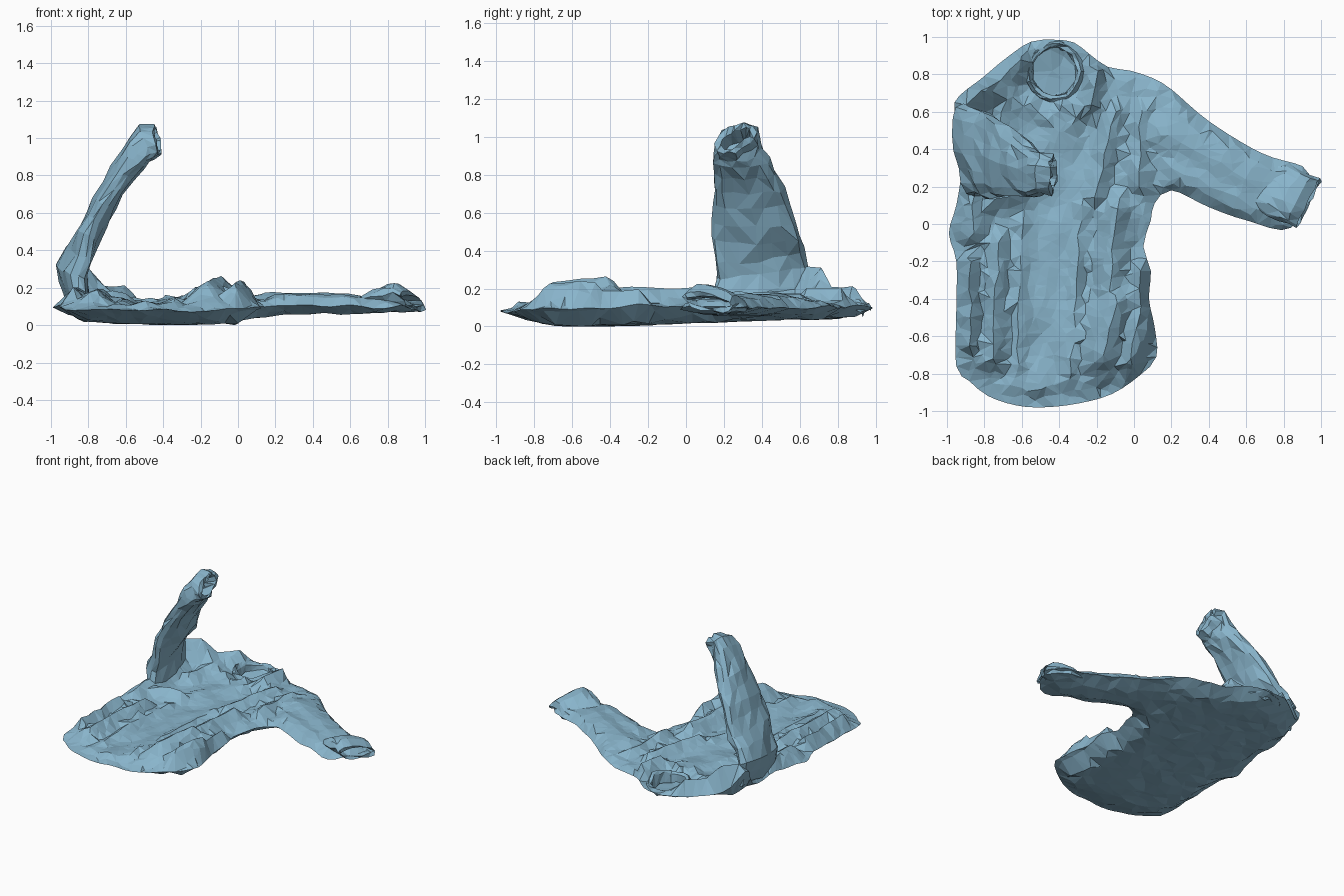
import bpy, math, random
from mathutils import Vector, noise, geometry

if "Cube" in bpy.data.objects:
    bpy.data.objects.remove(bpy.data.objects["Cube"])

random.seed(4)

cloth = bpy.data.materials.new("blue_cloth")
cloth.diffuse_color = (.25, .46, .6, 1)
cloth.use_nodes = True
cloth.node_tree.nodes["Principled BSDF"].inputs["Base Color"].default_value = cloth.diffuse_color

# outline of torso plus the flat right sleeve, seen from above
OUTLINE = [(-.95, -.76), (-.88, -.84), (-.78, -.92), (-.63, -.97), (-.48, -.98), (-.3, -.96), (-.12, -.91),
           (.03, -.81), (.12, -.71), (.11, -.55), (.08, -.4), (.09, -.25), (.05, -.12), (.09, .02), (.11, .11),
           (.2, .18), (.4, .09), (.6, .02), (.84, -.02), (.95, .25), (.9, .31), (.68, .38), (.4, .55), (.2, .72),
           (.1, .78), (-.02, .82), (-.14, .84), (-.24, .91), (-.32, .97), (-.42, .985), (-.55, .975), (-.68, .89),
           (-.8, .79), (-.96, .65), (-.92, .5), (-.92, .3), (-.95, .1), (-.99, -.05), (-.95, -.2), (-.95, -.45)]
NECK = (-.425, .815, .125, .135)

# folds: x0, y0, x1, y1, width, height
FOLDS = [(-.17, -.7, -.1, -.42, .09, .15), (-.02, -.72, .04, -.48, .07, .13), (.03, -.44, .03, -.25, .05, .09),
         (-.14, -.36, -.08, .08, .07, .1), (-.76, -.72, -.72, -.1, .06, .085), (-.88, -.65, -.87, -.2, .05, .09),
         (-.62, -.75, -.6, .0, .04, .03), (-.34, -.8, -.28, .1, .04, .035), (-.88, .12, -.6, .16, .05, .06),
         (-.86, -.05, -.85, .55, .07, .09), (-.9, .64, -.82, .72, .09, .2), (-.78, .73, -.6, .87, .06, .09),
         (-.72, .45, -.68, .74, .05, .05), (-.2, .14, -.1, .6, .05, .06), (.02, .2, .04, .6, .05, .05),
         (-.24, .64, -.2, .82, .05, .09), (-.56, .64, -.46, .56, .04, .035), (-.38, .64, -.32, .56, .04, .035),
         (.12, .52, .6, .25, .08, .025), (.2, .3, .55, .14, .06, .02)]


def seg_dist(p, a, b):
    t = max(0, min(1, (p - a).dot(b - a) / (b - a).length_squared))
    return (p - a.lerp(b, t)).length


def inside(p, poly):
    hit = False
    for a, b in zip(poly, poly[1:] + poly[:1]):
        if (a.y > p.y) != (b.y > p.y) and p.x < a.x + (p.y - a.y) / (b.y - a.y) * (b.x - a.x):
            hit = not hit
    return hit


def step(t):
    t = max(0, min(1, t))
    return t * t * (3 - 2 * t)


def make(name, verts, faces):
    me = bpy.data.meshes.new(name)
    me.from_pydata(verts, [], faces)
    me.validate()
    me.materials.append(cloth)
    ob = bpy.data.objects.new(name, me)
    bpy.context.collection.objects.link(ob)
    return ob


def loft(name, rings, n=14, rough=.012, cap=True):
    """Skin of irregular triangles over rings of (centre, wide axis, thin axis)."""
    verts, faces = [], []
    for c, a, b in rings:
        for i in range(n):
            t = 2 * math.pi * i / n
            co, si = math.cos(t), math.sin(t)
            p = Vector(c) + Vector(a) * co + Vector(b) * math.copysign(abs(si) ** .8, si)
            verts.append(p + Vector([random.uniform(-rough, rough) for _ in range(3)]))
    for r in range(len(rings) - 1):
        for i in range(n):
            q = [r * n + i, r * n + (i + 1) % n, (r + 1) * n + (i + 1) % n, (r + 1) * n + i]
            k = random.randint(0, 1)
            faces += [(q[k], q[k + 1], q[k + 2]), (q[k], q[k + 2], q[(k + 3) % 4])]
    if cap:
        faces.append(list(range((len(rings) - 1) * n, len(rings) * n)))
    return make(name, verts, faces)


# shirt: two cloth layers triangulated from scattered points and joined at the rim
corners = [Vector(p) for p in OUTLINE]
rim, m = [], len(corners)
for i in range(m):  # rounded rim through the outline points
    p0, a, b, p3 = (corners[(i + j) % m] for j in (-1, 0, 1, 2))
    k = max(1, round((b - a).length / .06))
    for j in range(k):
        t = j / k
        rim.append(.5 * (2 * a + (b - p0) * t + (2 * p0 - 5 * a + 4 * b - p3) * t * t
                         + (3 * a - p0 - 3 * b + p3) * t ** 3))
nx, ny, rx, ry = NECK
neck = [Vector((nx + rx * math.cos(t * math.pi / 8), ny + ry * math.sin(t * math.pi / 8))) for t in range(16)]
folds = [(Vector(f[:2]), Vector(f[2:4]), f[4], f[5]) for f in FOLDS]


def rim_dist(p):
    return min(seg_dist(p, a, b) for a, b in zip(rim, rim[1:] + rim[:1]))


def neck_d(p):
    return math.hypot((p.x - nx) / rx, (p.y - ny) / ry)


def rim_z(p):
    z = .1 + .025 * noise.noise((p.x * 6, p.y * 6, 3))
    z -= .02 * step((-p.y - .75) / .15)
    return z + .19 * math.exp(-((p.x + .97) ** 2 + (p.y - .64) ** 2) / .012)


def top_z(p):
    d = rim_dist(p)
    z = .108 + .03 * step((p.x - .05) / .15) + .01 * step(p.y / .3)
    z += max(h * math.exp(-(seg_dist(p, a, b) / w) ** 2) for a, b, w, h in folds)
    z += .03 * noise.noise((p.x * 9, p.y * 5, 0)) * (1 if p.x < .15 else .4)
    z -= .025 * (1 - step((neck_d(p) - 1) / .5)) if neck_d(p) < 1.5 else 0
    f = step((d - .035) / .06) if p.y < -.7 and p.x < -.05 else step(d / .045)
    return rim_z(p) * (1 - f) + z * f


def bottom_z(p):
    f = step(rim_dist(p) / .12)
    z = .038 * step((p.y + .6) / 1.4) + .03 * step(p.x / .3) + .015 * step((p.x - .4) / .5)
    z += .05 * step((-p.y - .62) / .36) + .02 * step((-p.x - .5) / .4)
    z += .03 * abs(noise.noise((p.x * 6, p.y * 6, 8))) - .003
    return max(0, rim_z(p) * (1 - f) + z * f)


def layer(step_size, top):
    pts = list(rim)
    edges = [(i, (i + 1) % len(rim)) for i in range(len(rim))]
    if top:
        n = len(pts)
        pts += neck
        edges += [(n + i, n + (i + 1) % 16) for i in range(16)]
        for a, b, w, h in folds:  # crease lines along the folds
            k, side = max(1, round((b - a).length / .08)), (b - a).orthogonal().normalized()
            n = len(pts)
            pts += [a.lerp(b, i / k) + side * random.uniform(-.012, .012) for i in range(k + 1)]
            edges += [(n + i, n + i + 1) for i in range(k)]
    count = int(2 / step_size)
    for i in range(count):
        for j in range(count):
            p = Vector((-1 + (i + random.random()) * step_size, -1 + (j + random.random()) * step_size))
            if not inside(p, rim) or rim_dist(p) < .02:
                continue
            if top and (neck_d(p) < 1.1 or min(seg_dist(p, a, b) for a, b, w, h in folds) < .024):
                continue
            pts.append(p)
    vs, _, fs, *_ = geometry.delaunay_2d_cdt(pts, edges, [], 1, 1e-5)
    keep = []
    for f in fs:
        c = sum((vs[i] for i in f), Vector((0, 0))) / len(f)
        if inside(c, rim) and not (top and neck_d(c) < .98):
            keep.append(list(f))
    return vs, keep


tv, tf = layer(.047, True)
bv, bf = layer(.075, False)
verts = [(p.x, p.y, top_z(p)) for p in tv] + [(p.x, p.y, bottom_z(p)) for p in bv]
faces = tf + [[i + len(tv) for i in reversed(f)] for f in bf]
make("shirt_body", verts, faces)

# collar: crumpled band around the neck opening
cv, cf, N = [], [], 18
for i in range(N):
    t = 2 * math.pi * i / N
    for s, z in ((1.32, .085), (1.22, .12), (1.1, .145), (.97, .13), (.93, .06)):
        s += random.uniform(-.05, .05)
        z += random.uniform(-.015, .015) - .025 * max(0, math.sin(t)) * (z > .1)
        cv.append((nx + rx * s * math.cos(t), ny + ry * min(s, 1.22) * math.sin(t), z))
for i in range(N):
    for j in range(4):
        a, b = i * 5 + j, ((i + 1) % N) * 5 + j
        cf += [(a, b, b + 1), (a, b + 1, a + 1)]
make("collar", cv, cf)

# raised left sleeve: x, z, middle y, half width, half thickness
SLEEVE = [(-.86, .11, .38, .25, .05), (-.875, .2, .39, .25, .075), (-.885, .29, .395, .24, .075),
          (-.85, .38, .38, .235, .066), (-.805, .47, .372, .23, .066), (-.76, .56, .36, .215, .064),
          (-.713, .65, .345, .2, .064), (-.667, .73, .33, .185, .066), (-.615, .81, .31, .17, .07),
          (-.565, .88, .29, .15, .08), (-.53, .935, .272, .13, .09), (-.49, .98, .265, .115, .092),
          (-.435, .995, .262, .105, .075), (-.43, .995, .262, .075, .045), (-.52, .94, .27, .07, .035)]
rings = []
for i, (x, z, y, w, t) in enumerate(SLEEVE):
    k = step((i - 8) / 4)
    slope = Vector((-.87, 0, .5)).lerp(Vector((-.25, 0, .95)), k) if i > 2 else Vector((-1, 0, .25))
    rings.append(((x, y, z), (-.03 * (i < 4), w, .03 * k + .03 * (i < 4)), slope.normalized() * t))
loft("raised_sleeve", rings, 16, .011)

# right cuff: flared, open sleeve end
CUFF = [(.68, .21, .11, .12, .02), (.77, .185, .128, .15, .048), (.84, .155, .142, .15, .065),
        (.89, .135, .148, .145, .066), (.935, .115, .13, .145, .045), (.93, .117, .13, .125, .028),
        (.84, .15, .13, .11, .02)]
loft("right_cuff", [((x, y, z), (.42 * w, .9 * w, -.15 * w), (-.3 * t, 0, t)) for x, y, z, w, t in CUFF], 14, .01)
